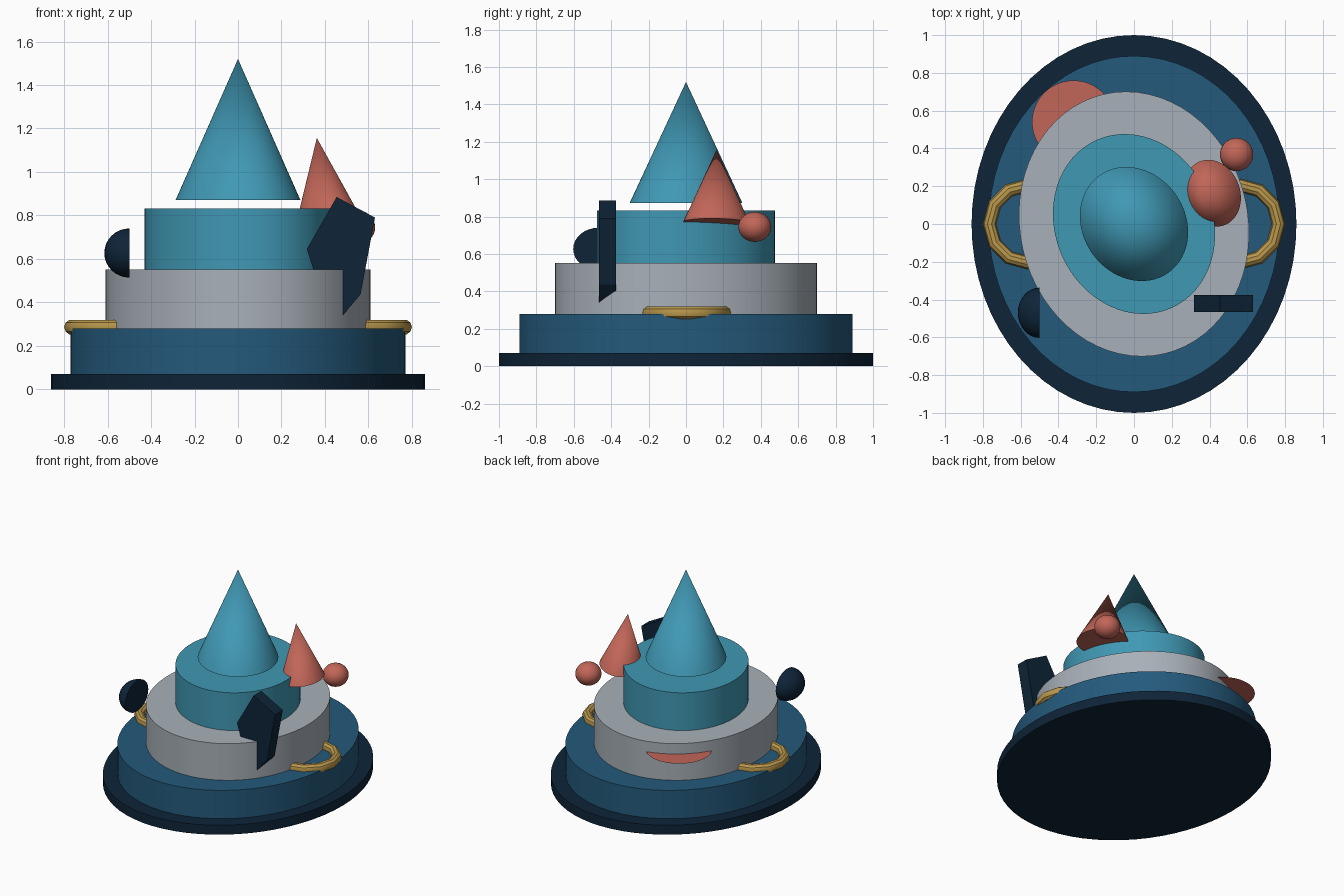
import bpy, bmesh, math
from mathutils import Matrix, Vector

if "Cube" in bpy.data.objects:
    bpy.data.objects.remove(bpy.data.objects["Cube"])


def srgb(r, g, b):
    f = lambda c: c / 12.92 if c <= 0.04045 else ((c + 0.055) / 1.055) ** 2.4
    return (f(r / 255), f(g / 255), f(b / 255), 1)


def material(name, *rgb):
    m = bpy.data.materials.new(name)
    m.diffuse_color = srgb(*rgb)
    m.use_nodes = True
    m.node_tree.nodes["Principled BSDF"].inputs["Base Color"].default_value = m.diffuse_color
    return m


NAVY = material("navy", 14, 36, 56)
BLUE = material("blue", 36, 90, 124)
GREY = material("grey", 168, 176, 184)
TEAL = material("teal", 64, 152, 180)
RED = material("coral", 194, 102, 88)
GOLD = material("gold", 186, 152, 76)


def finish(bm, name, mat, smooth=True):
    """Turn a bmesh into a coloured object."""
    bmesh.ops.recalc_face_normals(bm, faces=bm.faces)
    me = bpy.data.meshes.new(name)
    bm.to_mesh(me)
    bm.free()
    me.materials.append(mat)
    ob = bpy.data.objects.new(name, me)
    bpy.context.collection.objects.link(ob)
    if smooth:
        bpy.ops.object.select_all(action='DESELECT')
        ob.select_set(True)
        bpy.context.view_layer.objects.active = ob
        bpy.ops.object.shade_smooth_by_angle(angle=math.radians(35))
    return ob


def tier(name, mat, rx, ry, base, height, turn=0, lean=0, top=1):
    """Elliptical drum (top=1) or cone (top=0) standing on its base centre."""
    bm = bmesh.new()
    m = (Matrix.Translation(base)
         @ Matrix.Rotation(math.radians(lean), 4, 'Y')
         @ Matrix.Rotation(math.radians(turn), 4, 'Z')
         @ Matrix.Diagonal((rx, ry, height, 1))
         @ Matrix.Translation((0, 0, 0.5)))
    bmesh.ops.create_cone(bm, cap_ends=True, segments=64, radius1=1,
                          radius2=top, depth=1, matrix=m)
    return finish(bm, name, mat)


# Stacked oval tiers, each turned a little further
tier("base_plate", NAVY, 0.86, 1.0, (0, 0, 0), 0.07)
tier("lower_tier", BLUE, 0.77, 0.89, (0, 0, 0.07), 0.21)
tier("middle_tier", GREY, 0.604, 0.706, (0, 0, 0.28), 0.272, 13)
tier("upper_tier", TEAL, 0.417, 0.487, (0, 0, 0.552), 0.28, 24)

# Floating spire and the leaning side cone
tier("spire", TEAL, 0.271, 0.316, (0, 0, 0.872), 0.648, 35, top=0)
tier("side_cone", RED, 0.147, 0.181, (0.415, 0.163, 0.77), 0.39, 22, -7.7, top=0)


def ball(name, mat, centre, radii, half=False):
    bm = bmesh.new()
    bmesh.ops.create_uvsphere(bm, u_segments=32, v_segments=16, radius=1)
    if half:  # keep the -x half and cap the cut
        geom = bm.verts[:] + bm.edges[:] + bm.faces[:]
        bmesh.ops.bisect_plane(bm, geom=geom, plane_co=(0, 0, 0),
                               plane_no=(1, 0, 0), clear_outer=True)
        rim = [e for e in bm.edges if e.is_boundary]
        bmesh.ops.holes_fill(bm, edges=rim, sides=0)
    bm.transform(Matrix.Translation(centre) @ Matrix.Diagonal((*radii, 1)))
    return finish(bm, name, mat)


ball("small_ball", RED, (0.543, 0.368, 0.745), (0.088, 0.088, 0.08))
ball("half_dome", NAVY, (-0.5, -0.47, 0.627), (0.115, 0.133, 0.113), half=True)

# Five-sided slab cutting into the middle tier
outline = [(0.454, 0.885), (0.63, 0.79), (0.564, 0.437), (0.432, 0.281), (0.317, 0.645)]
bm = bmesh.new()
face = bm.faces.new([bm.verts.new((x, -0.465, z)) for x, z in outline])
ext = bmesh.ops.extrude_face_region(bm, geom=[face], use_keep_orig=True)
bmesh.ops.translate(bm, vec=(0, 0.09, 0),
                    verts=[v for v in ext["geom"] if isinstance(v, bmesh.types.BMVert)])
finish(bm, "slab", NAVY, smooth=False)

# Paper-thin disc sticking out of the middle tier at the rear
bm = bmesh.new()
bmesh.ops.create_circle(bm, cap_ends=True, segments=48, radius=0.22,
                        matrix=Matrix.Translation((-0.32, 0.54, 0.475)))
finish(bm, "thin_disc", RED, smooth=False)

# Ring handles on both sides, inner half sunk into the tier
for side, label in ((-1, "left"), (1, "right")):
    bm = bmesh.new()
    rings = []
    for i in range(7):
        a = math.radians(-90 + 30 * i)
        out = Vector((side * math.cos(a), math.sin(a), 0))
        ring = []
        for j in range(10):
            b = math.tau * j / 10
            p = out * (0.205 + 0.035 * math.cos(b))
            ring.append(bm.verts.new(p + Vector((side * 0.56, 0, 0.286 + 0.035 * math.sin(b)))))
        rings.append(ring)
    for r0, r1 in zip(rings, rings[1:]):
        for j in range(10):
            k = (j + 1) % 10
            bm.faces.new((r0[j], r0[k], r1[k], r1[j]))
    bm.faces.new(rings[0])
    bm.faces.new(rings[-1])
    finish(bm, label + "_handle", GOLD)
